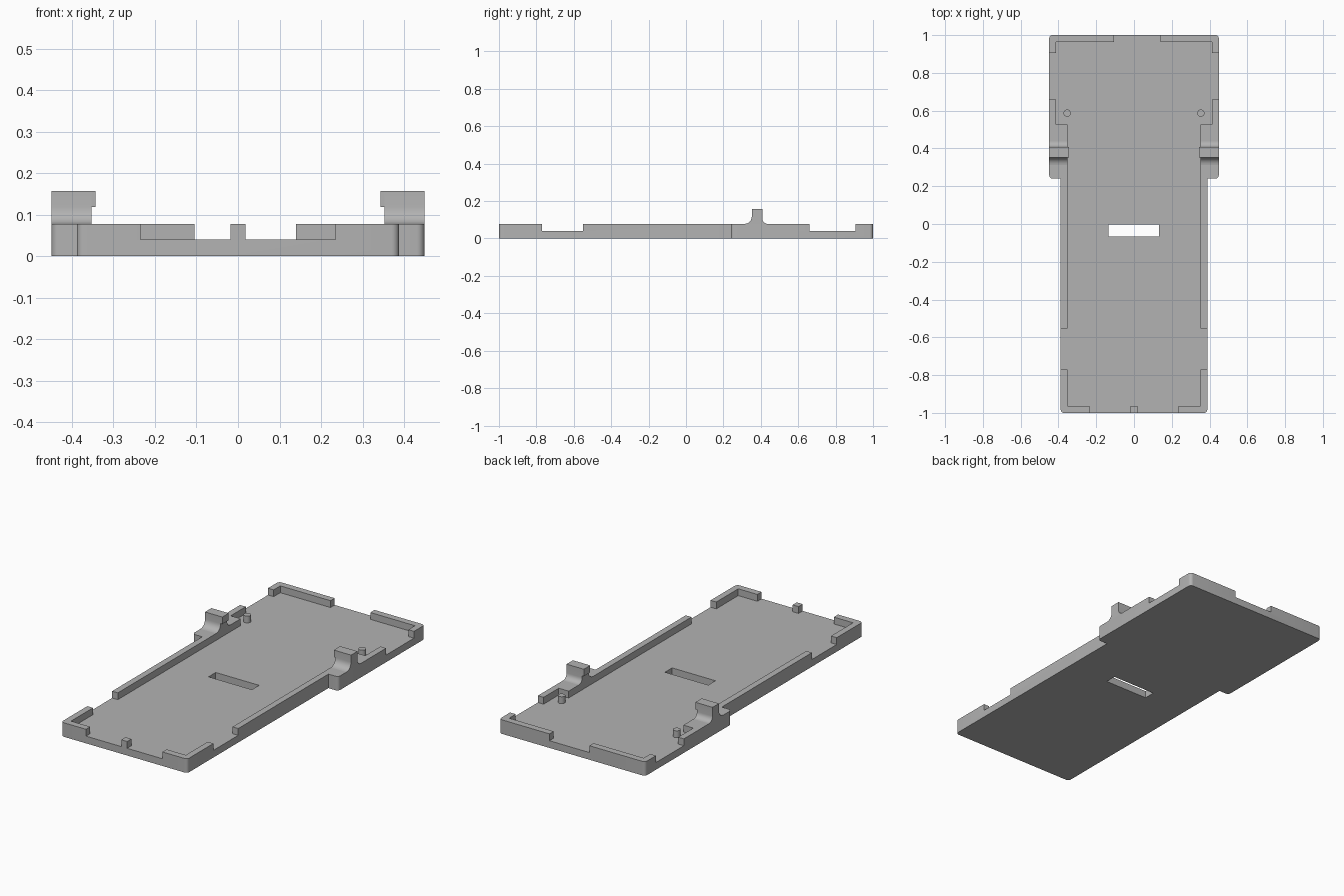
import bpy, bmesh, math
from mathutils import Vector, Matrix

cube = bpy.data.objects.get("Cube")
if cube:
    bpy.data.objects.remove(cube, do_unlink=True)

grey = bpy.data.materials.new("plain grey")
grey.use_nodes = True
COLOUR = (0.45, 0.45, 0.45, 1)
grey.diffuse_color = COLOUR
grey.node_tree.nodes["Principled BSDF"].inputs["Base Color"].default_value = COLOUR

FLOOR, RIM, CLIP = 0.04, 0.078, 0.157


def prism(name, points, start, depth):
    """Extrude a closed 3D outline along a vector."""
    bm = bmesh.new()
    face = bm.faces.new([bm.verts.new(Vector(p) + Vector(start)) for p in points])
    new = bmesh.ops.extrude_face_region(bm, geom=[face])["geom"]
    bmesh.ops.translate(bm, vec=depth, verts=[g for g in new if isinstance(g, bmesh.types.BMVert)])
    bmesh.ops.recalc_face_normals(bm, faces=bm.faces)
    mesh = bpy.data.meshes.new(name)
    bm.to_mesh(mesh)
    bm.free()
    mesh.materials.append(grey)
    obj = bpy.data.objects.new(name, mesh)
    bpy.context.collection.objects.link(obj)
    return obj


def box(name, x0, x1, y0, y1, z0, z1):
    pts = [(x0, y0, 0), (x1, y0, 0), (x1, y1, 0), (x0, y1, 0)]
    return prism(name, pts, (0, 0, z0), (0, 0, z1 - z0))


def mirrored(half):
    """Complete a right-hand half outline across x = 0."""
    return [(x, y, 0) for x, y in half] + [(-x, y, 0) for x, y in reversed(half)]


def arc(cx, cy, r, a0, a1, steps=6):
    angles = [math.radians(a0 + (a1 - a0) * i / steps) for i in range(steps + 1)]
    return [(cx + r * math.cos(a), cy + r * math.sin(a)) for a in angles]


def smooth(obj):
    bpy.ops.object.select_all(action='DESELECT')
    obj.select_set(True)
    bpy.context.view_layer.objects.active = obj
    bpy.ops.object.shade_smooth_by_angle(angle=math.radians(35))


# Tray block with rounded outer corners and a wider back end
R = 0.018
half = (arc(0.388 - R, -1 + R, R, -90, 0) + [(0.388, 0.24)]
        + arc(0.449 - R, 0.24 + R, R, -90, 0) + arc(0.449 - R, 1 - R, R, 0, 90))
tray = prism("tray", mirrored(half), (0, 0, 0), (0, 0, RIM))

# Recess inside the rim, gaps in the rim, and the slot through the floor
recess = [(0.353, -0.963), (0.353, 0.527), (0.414, 0.527), (0.414, 0.963)]
cutters = [prism("recess_cutter", mirrored(recess), (0, 0, FLOOR), (0, 0, 0.1))]
gaps = [(-0.105, 0.14, 0.9, 1.1), (-0.235, -0.018, -1.1, -0.9), (0.018, 0.235, -1.1, -0.9)]
for s in (-1, 1):
    a, b = sorted((s * 0.3, s * 0.5))
    gaps += [(a, b, 0.66, 0.905), (a, b, -0.77, -0.552)]
cutters += [box("gap_cutter", *g, FLOOR, 0.15) for g in gaps]
cutters.append(box("slot_cutter", -0.135, 0.132, -0.066, -0.003, -0.1, 0.1))

for c in cutters:
    mod = tray.modifiers.new(c.name, 'BOOLEAN')
    mod.operation, mod.solver, mod.object = 'DIFFERENCE', 'EXACT', c
bpy.context.view_layer.update()
cut_mesh = bpy.data.meshes.new_from_object(tray.evaluated_get(bpy.context.evaluated_depsgraph_get()))
tray.modifiers.clear()
tray.data = cut_mesh
for c in cutters:
    bpy.data.objects.remove(c, do_unlink=True)
smooth(tray)

# Upright clips with filleted feet and a small inner lip, plus locating pins
F, B = 0.04, 0.03
foot = (arc(0.352 - F, RIM + F, F, -90, 0) + [(0.352, CLIP), (0.408, CLIP)]
        + arc(0.408 + B, RIM + B, B, 180, 270))
for side, s in (("left", 1), ("right", -1)):
    clip = prism(side + "_clip", [(0, y, z) for y, z in foot], (s * 0.353, 0, 0), (s * 0.096, 0, 0))
    smooth(clip)
    x0, x1 = sorted((s * 0.343, s * 0.353))
    box(side + "_clip_lip", x0, x1, 0.352, 0.408, 0.118, CLIP)
    ring = [(x, y, 0) for x, y in arc(s * 0.354, 0.587, 0.019, 0, 360, 24)[:-1]]
    pin = prism(side + "_pin", ring, (0, 0, FLOOR), (0, 0, RIM - FLOOR))
    smooth(pin)
